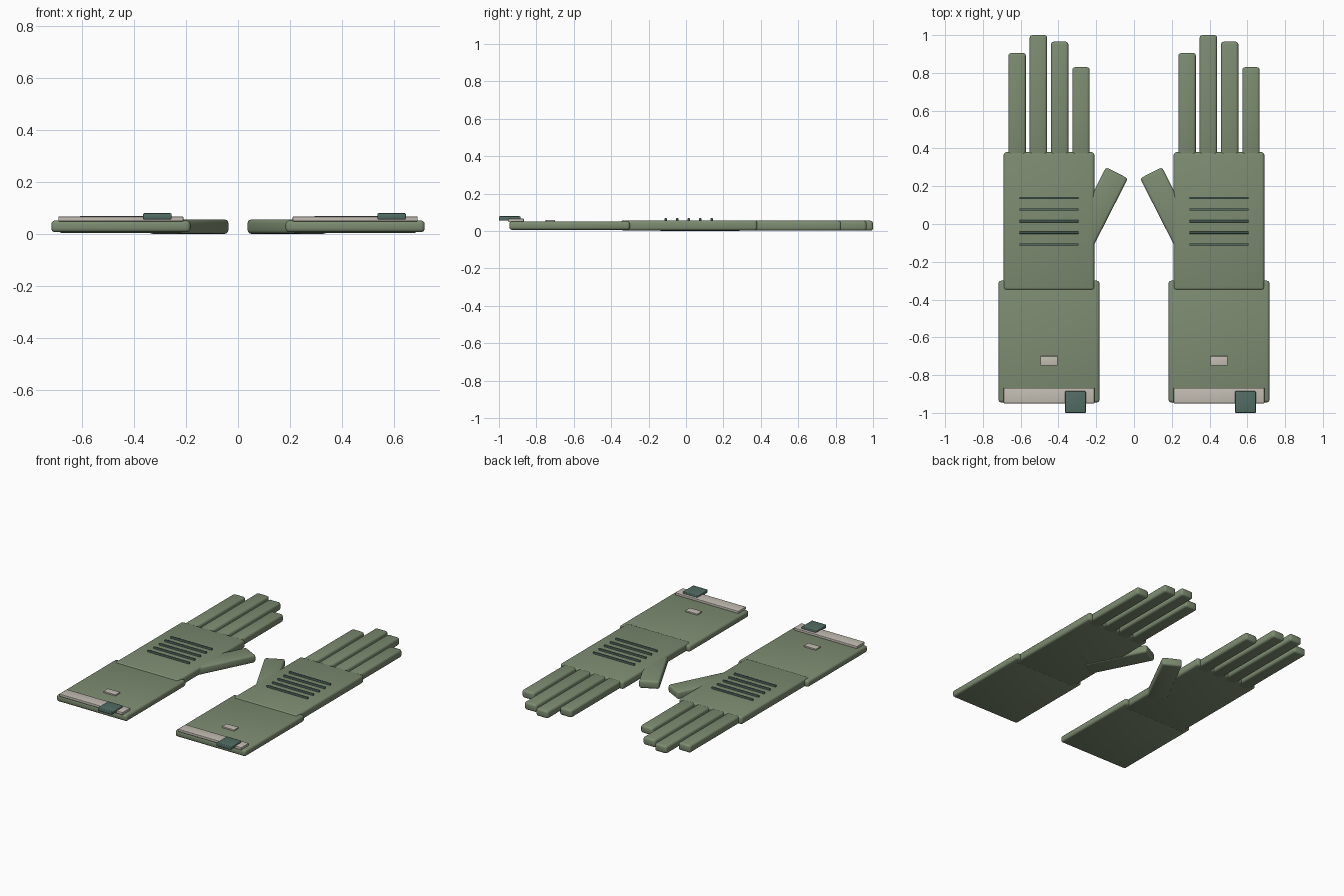
import bpy, math

if "Cube" in bpy.data.objects:
    bpy.data.objects.remove(bpy.data.objects["Cube"])


def material(name, rgb):
    m = bpy.data.materials.new(name)
    m.diffuse_color = (*rgb, 1)
    m.use_nodes = True
    m.node_tree.nodes["Principled BSDF"].inputs["Base Color"].default_value = m.diffuse_color
    return m


GREEN = material("sage green fabric", (0.205, 0.262, 0.165))
BEIGE = material("light beige trim", (0.55, 0.51, 0.45))
TEAL = material("dark teal rubber", (0.085, 0.150, 0.128))


def slab(name, x0, x1, y0, y1, z0, z1, mat, bevel, angle=0.0):
    """Rounded box between the given limits, turned about its own z axis."""
    bpy.ops.mesh.primitive_cube_add(
        size=1, location=((x0 + x1) / 2, (y0 + y1) / 2, (z0 + z1) / 2))
    ob = bpy.context.object
    ob.name = name
    ob.scale = (x1 - x0, y1 - y0, z1 - z0)
    bpy.ops.object.transform_apply(location=False, rotation=False, scale=True)
    ob.rotation_euler.z = angle
    ob.data.materials.append(mat)
    mod = ob.modifiers.new("rounding", 'BEVEL')
    mod.width = bevel
    mod.segments = 3
    bpy.ops.object.modifier_apply(modifier=mod.name)
    bpy.ops.object.shade_smooth_by_angle(angle=math.radians(35))
    return ob


def glove(side, cx, inward):
    # cuff and palm
    slab(side + "_cuff", cx - 0.267, cx + 0.267, -0.945, -0.30, 0.006, 0.051, GREEN, 0.014)
    slab(side + "_palm", cx - 0.24, cx + 0.24, -0.35, 0.38, 0.003, 0.057, GREEN, 0.014)
    # fingers, same order on both gloves
    for i, tip in enumerate((0.905, 1.0, 0.965, 0.83)):
        x = cx - 0.169 + i * 0.1127
        slab(f"{side}_finger_{i + 1}", x - 0.046, x + 0.046, 0.33, tip, 0.002, 0.055, GREEN, 0.014)
    # thumb leaning towards the other glove
    tx = cx + inward * 0.26
    slab(side + "_thumb", tx - 0.065, tx + 0.065, -0.145, 0.295, 0.0, 0.055, GREEN, 0.014,
         -inward * math.radians(27))
    # grip ribs on the back of the hand
    for i in range(5):
        y = -0.108 + i * 0.0615
        slab(f"{side}_rib_{i + 1}", cx - 0.157, cx + 0.157, y - 0.006, y + 0.006,
             0.052, 0.069, TEAL, 0.003)
    # cuff strap, pull tab and small label plate
    slab(side + "_strap", cx - 0.24, cx + 0.24, -0.95, -0.867, 0.048, 0.066, BEIGE, 0.003)
    slab(side + "_pull_tab", cx + 0.085, cx + 0.195, -1.0, -0.885, 0.055, 0.079, TEAL, 0.005)
    slab(side + "_label_plate", cx - 0.046, cx + 0.046, -0.75, -0.70, 0.048, 0.060, BEIGE, 0.002)


glove("left", -0.45, 1)
glove("right", 0.45, -1)
